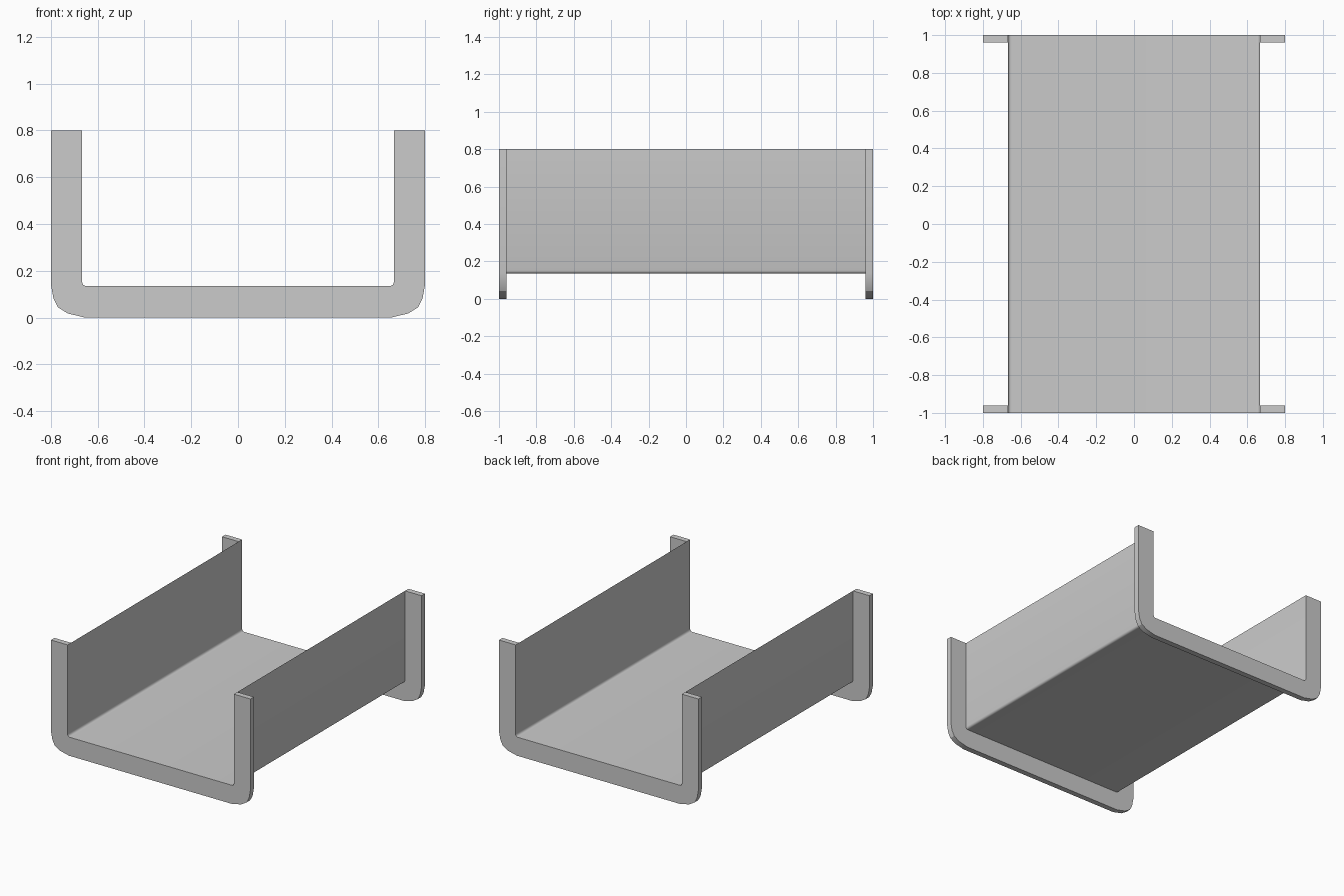
import bpy
import bmesh

if "Cube" in bpy.data.objects:
    bpy.data.objects.remove(bpy.data.objects["Cube"])

# Half profiles (x, z) from the top of the wall down to the floor
INNER = [(0.667, 0.8), (0.667, 0.152), (0.665, 0.145), (0.662, 0.14), (0.656, 0.136), (0.647, 0.135)]
OUTER = [(0.8, 0.8), (0.8, 0.14), (0.789, 0.08), (0.77, 0.043), (0.727, 0.017), (0.655, 0.0)]


def mirrored(half):
    return [(-x, z) for x, z in half] + half[::-1]


def finish(name, bm):
    mesh = bpy.data.meshes.new(name)
    bm.to_mesh(mesh)
    bm.free()
    obj = bpy.data.objects.new(name, mesh)
    bpy.context.collection.objects.link(obj)
    bpy.context.view_layer.objects.active = obj
    obj.select_set(True)
    bpy.ops.object.shade_smooth_by_angle()
    obj.select_set(False)
    return obj


def strip(bm, profile, y0, y1):
    a = [bm.verts.new((x, y0, z)) for x, z in profile]
    b = [bm.verts.new((x, y1, z)) for x, z in profile]
    for i in range(len(profile) - 1):
        bm.faces.new((a[i], a[i + 1], b[i + 1], b[i]))


def add_flange(name, y0, y1):
    bm = bmesh.new()
    inner, outer = mirrored(INNER), mirrored(OUTER)
    # U-shaped plate face, then thickened along y
    a = [bm.verts.new((x, y0, z)) for x, z in inner]
    b = [bm.verts.new((x, y0, z)) for x, z in outer]
    faces = [bm.faces.new((a[i], b[i], b[i + 1], a[i + 1])) for i in range(len(a) - 1)]
    ext = bmesh.ops.extrude_face_region(bm, geom=faces, use_keep_orig=True)
    for v in ext["geom"]:
        if isinstance(v, bmesh.types.BMVert):
            v.co.y = y1
    bmesh.ops.recalc_face_normals(bm, faces=bm.faces)
    # Merge the coplanar quads of each plate face
    bmesh.ops.dissolve_limit(bm, angle_limit=0.001, verts=bm.verts, edges=bm.edges)
    finish(name, bm)


# Thin channel sheet between the end flanges
sheet = bmesh.new()
strip(sheet, mirrored(INNER), -0.96, 0.96)
finish("channel_sheet", sheet)

# End flanges
add_flange("front_flange", -1.0, -0.96)
add_flange("back_flange", 0.96, 1.0)
